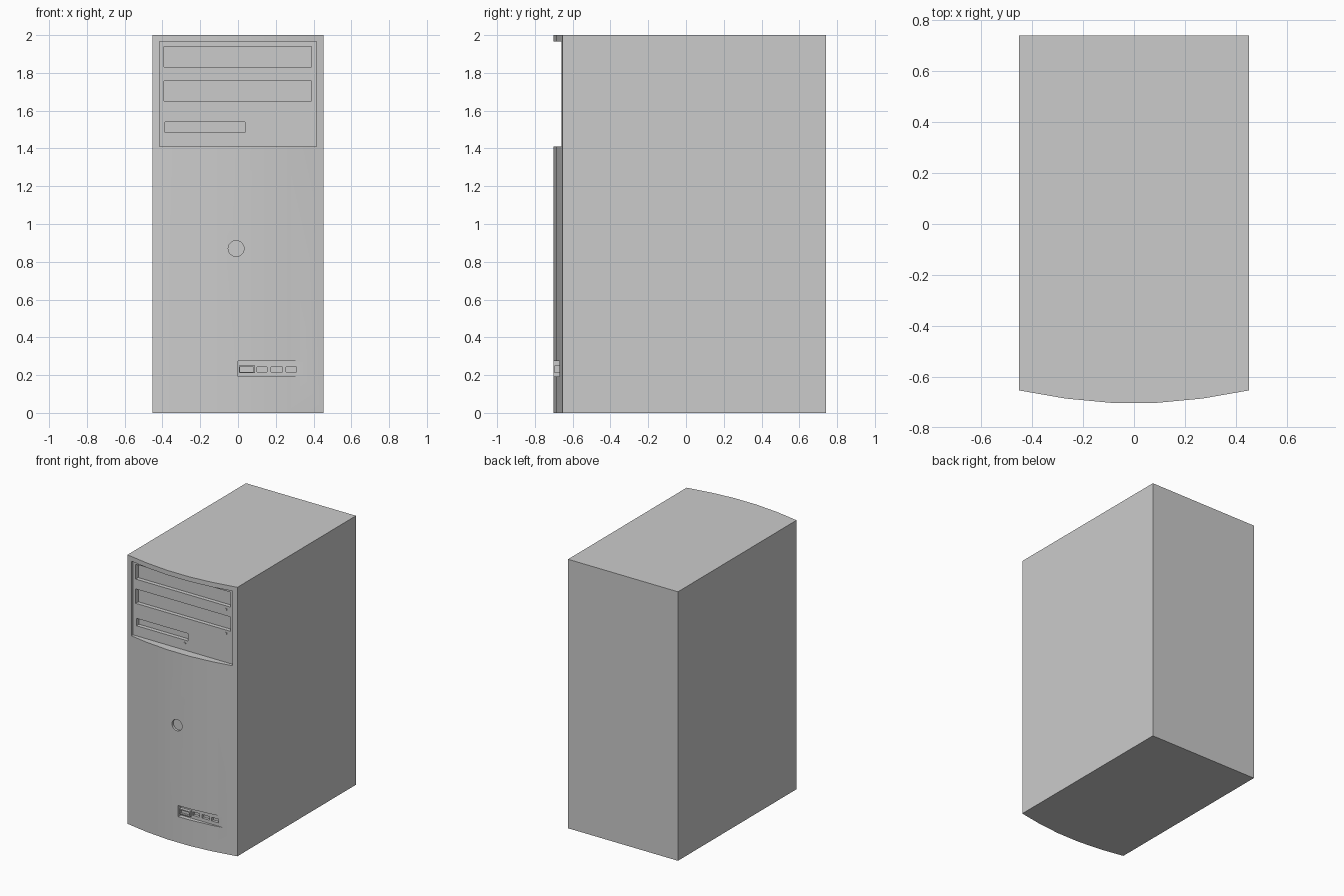
import bpy, bmesh, math
from mathutils import Matrix

cube = bpy.data.objects.get("Cube")
if cube:
    bpy.data.objects.remove(cube, do_unlink=True)

GREY = (0.6, 0.6, 0.6, 1.0)
grey = bpy.data.materials.new("case grey")
grey.use_nodes = True
grey.diffuse_color = GREY
grey.node_tree.nodes["Principled BSDF"].inputs["Base Color"].default_value = GREY


def make(name, bm):
    bmesh.ops.recalc_face_normals(bm, faces=bm.faces)
    mesh = bpy.data.meshes.new(name)
    bm.to_mesh(mesh)
    bm.free()
    mesh.materials.append(grey)
    ob = bpy.data.objects.new(name, mesh)
    bpy.context.collection.objects.link(ob)
    return ob


def select(ob):
    bpy.ops.object.select_all(action='DESELECT')
    ob.select_set(True)
    bpy.context.view_layer.objects.active = ob


def box(name, x0, x1, y0, y1, z0, z1):
    bm = bmesh.new()
    bmesh.ops.create_cube(bm, size=1)
    bmesh.ops.scale(bm, vec=(x1 - x0, y1 - y0, z1 - z0), verts=bm.verts)
    bmesh.ops.translate(bm, vec=((x0 + x1) / 2, (y0 + y1) / 2, (z0 + z1) / 2), verts=bm.verts)
    return make(name, bm)


def disc(name, x, z, radius, y0, y1, sides=24):
    bm = bmesh.new()
    turn = Matrix.Translation((x, (y0 + y1) / 2, z)) @ Matrix.Rotation(math.pi / 2, 4, 'X')
    bmesh.ops.create_cone(bm, cap_ends=True, segments=sides, radius1=radius,
                          radius2=radius, depth=y1 - y0, matrix=turn)
    return make(name, bm)


def cut(ob, cutter):
    cutter.hide_render = True
    mod = ob.modifiers.new("cut", 'BOOLEAN')
    mod.operation = 'DIFFERENCE'
    mod.solver = 'EXACT'
    mod.object = cutter
    select(ob)
    bpy.ops.object.modifier_apply(modifier=mod.name)
    bpy.data.objects.remove(cutter, do_unlink=True)


# Tower case: bowed-front outline extruded upward
outline = [(0.452, 0.74), (-0.452, 0.74), (-0.452, -0.653), (-0.27, -0.685),
           (-0.09, -0.702), (0.09, -0.702), (0.27, -0.685), (0.452, -0.653)]
bm = bmesh.new()
base = bm.faces.new([bm.verts.new((x, y, 0)) for x, y in outline])
top = bmesh.ops.extrude_face_region(bm, geom=[base])["geom"]
bmesh.ops.translate(bm, vec=(0, 0, 2), verts=[v for v in top if isinstance(v, bmesh.types.BMVert)])
case = make("tower_case", bm)

# Flat recessed drive panel
PANEL_Y = -0.64
cut(case, box("panel_cutter", -0.415, 0.415, -0.9, PANEL_Y, 1.41, 1.965))

# Drive bays sunk into the panel
bays = [(-0.393, 0.388, 1.83, 1.94), (-0.393, 0.388, 1.65, 1.757), (-0.387, 0.037, 1.485, 1.54)]
for x0, x1, z0, z1 in bays:
    cut(case, box("bay_cutter", x0, x1, -0.9, PANEL_Y + 0.03, z0, z1))

# Round power button recess
cut(case, disc("power_cutter", -0.01, 0.87, 0.042, -0.9, -0.685))

# Port strip that runs out into the bowed front
PORT_Y = -0.671
cut(case, box("strip_cutter", 0.0, 0.36, -0.9, PORT_Y, 0.193, 0.275))
for x0, x1 in [(0.1, 0.153), (0.175, 0.235), (0.253, 0.31)]:
    cut(case, box("port_cutter", x0, x1, -0.9, PORT_Y + 0.02, 0.217, 0.244))

select(case)
bpy.ops.object.shade_smooth_by_angle(angle=math.radians(25))

# Raised hollow socket at the start of the strip
socket = box("front_socket", 0.004, 0.09, -0.695, PORT_Y + 0.01, 0.21, 0.25)
cut(socket, box("socket_cutter", 0.011, 0.083, -0.9, -0.68, 0.217, 0.243))

# Small eject buttons under the bays
for i, (x, z) in enumerate([(0.35, 1.803), (0.35, 1.625), (0.01, 1.46)]):
    button = disc(f"eject_button_{i + 1}", x, z, 0.009, PANEL_Y - 0.006, PANEL_Y + 0.004, 16)
    select(button)
    bpy.ops.object.shade_smooth_by_angle(angle=math.radians(30))
